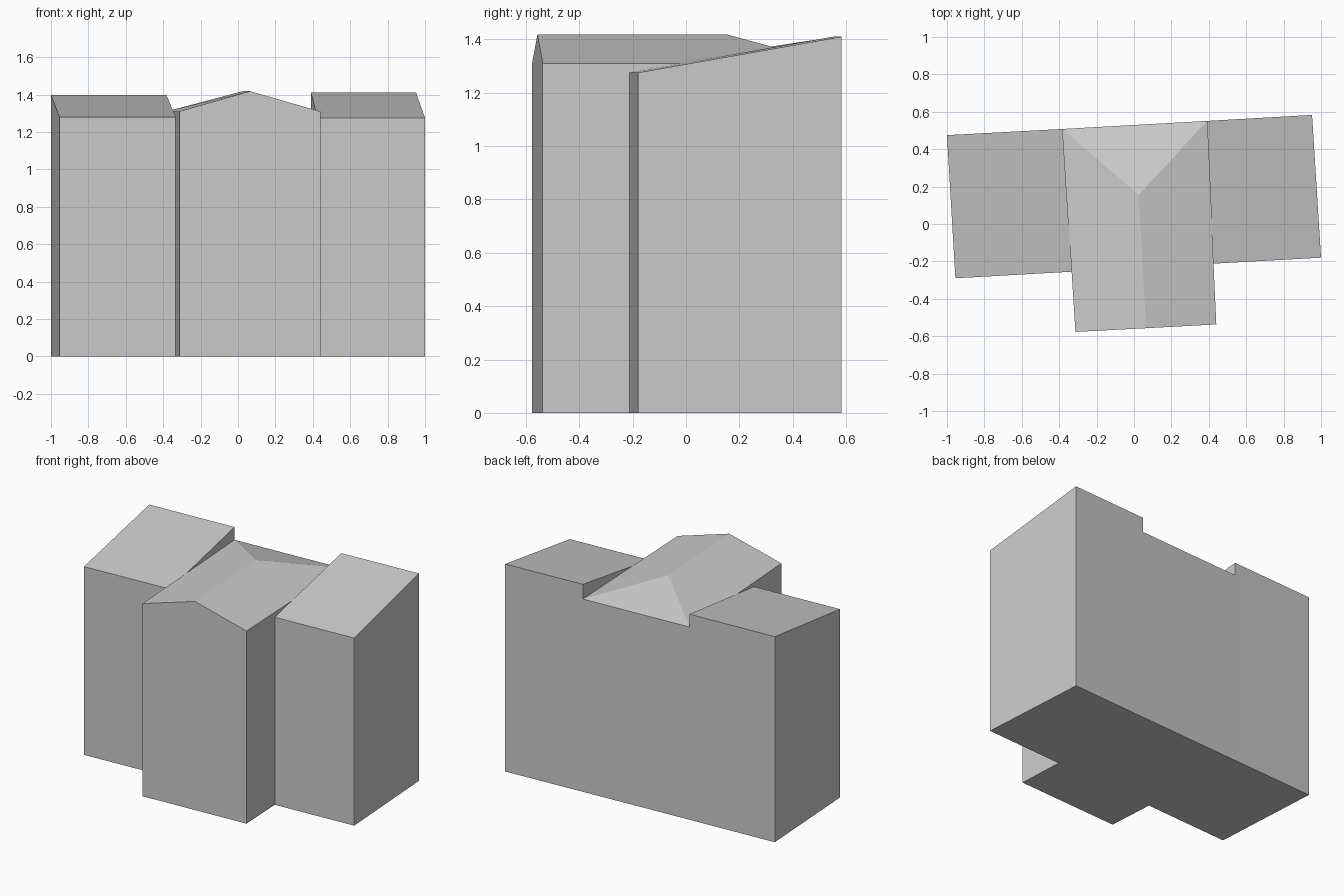
import bpy
import bmesh

cube = bpy.data.objects.get("Cube")
if cube:
    bpy.data.objects.remove(cube, do_unlink=True)

grey = bpy.data.materials.new("plain_grey")
grey.use_nodes = True
colour = (0.6, 0.6, 0.6, 1)
grey.diffuse_color = colour
grey.node_tree.nodes["Principled BSDF"].inputs["Base Color"].default_value = colour


def block(name, footprint, heights, ridge=()):
    """Walls on a four-cornered footprint (front left, front right, back right,
    back left on the page), under a flat slope or a ridge hipped at the back."""
    bm = bmesh.new()
    base = [bm.verts.new((x, y, 0)) for x, y in footprint]
    a, b, c, d = top = [bm.verts.new((x, y, z)) for (x, y), z in zip(footprint, heights)]
    bm.faces.new(base[::-1])
    if ridge:
        front, back = [bm.verts.new(p) for p in ridge]
        bm.faces.new((base[0], base[1], b, front, a))      # gabled front wall
        for face in ((b, c, back, front), (c, d, back), (d, a, front, back)):
            bm.faces.new(face)
    else:
        bm.faces.new((base[0], base[1], b, a))
        bm.faces.new(top)
    for i in range(1, 4):
        j = (i + 1) % 4
        bm.faces.new((base[i], base[j], top[j], top[i]))
    bmesh.ops.recalc_face_normals(bm, faces=bm.faces)
    mesh = bpy.data.meshes.new(name)
    bm.to_mesh(mesh)
    bm.free()
    mesh.materials.append(grey)
    obj = bpy.data.objects.new(name, mesh)
    bpy.context.collection.objects.link(obj)


# Side wings with roofs rising to the back
block("right_wing", [(-0.955, -0.29), (-0.333, -0.255), (-0.382, 0.508), (-1, 0.475)],
      [1.28, 1.28, 1.397, 1.397])
block("left_wing", [(0.425, -0.212), (1, -0.18), (0.952, 0.583), (0.39, 0.551)],
      [1.275, 1.275, 1.41, 1.41])

# Projecting centre with gable in front and hip behind
block("centre_house", [(-0.313, -0.577), (0.44, -0.537), (0.39, 0.551), (-0.382, 0.508)],
      [1.31] * 4, [(0.065, -0.557, 1.418), (0.025, 0.155, 1.418)])
